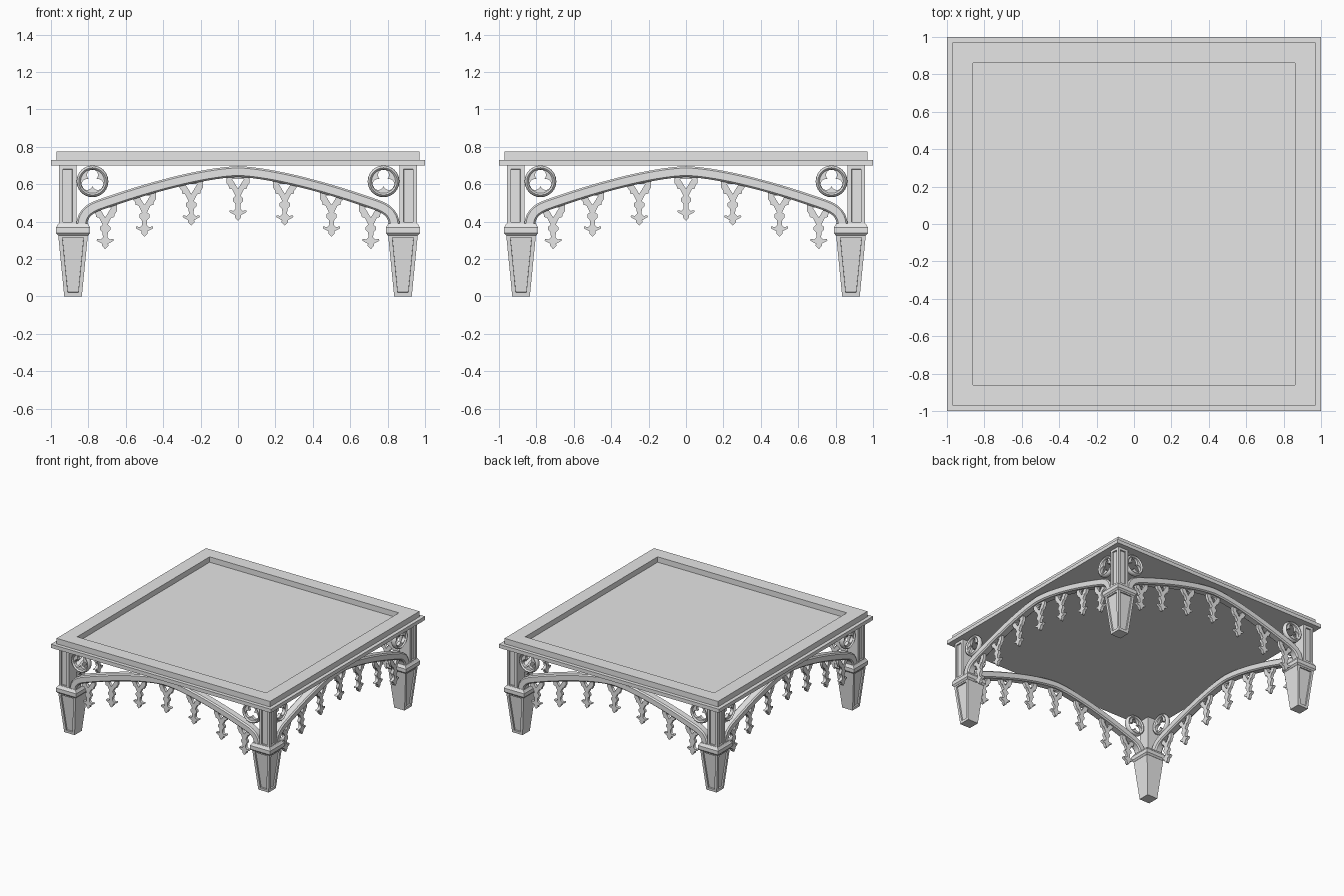
import bpy, bmesh, math
from mathutils import Matrix, Vector
from mathutils.geometry import interpolate_bezier

if "Cube" in bpy.data.objects:
    bpy.data.objects.remove(bpy.data.objects["Cube"])

mat = bpy.data.materials.new("stone_grey")
mat.diffuse_color = (0.79, 0.79, 0.79, 1)
mat.use_nodes = True
mat.node_tree.nodes["Principled BSDF"].inputs["Base Color"].default_value = mat.diffuse_color
SIDE_Y = -0.922          # plane of the arches, lace and rings
LEG = -0.882             # leg centre on both axes


def add_object(name, mesh, smooth=None):
    if not mesh.materials:
        mesh.materials.append(mat)
    ob = bpy.data.objects.new(name, mesh)
    bpy.context.collection.objects.link(ob)
    if smooth:
        mesh.shade_smooth()
        mesh.set_sharp_from_angle(angle=math.radians(smooth))
    return ob


def four(name, mesh, smooth=None):
    """Repeat a part around the four sides or corners."""
    for k, side in enumerate(("front", "right", "back", "left")):
        ob = add_object(f"{side}_{name}", mesh, smooth)
        ob.matrix_world = Matrix.Rotation(k * math.pi / 2, 4, 'Z')


def frustum(bm, cx, cy, rings):
    """Square tower through (half width, z) rings; returns the side faces."""
    loops = [[bm.verts.new((cx + sx * h, cy + sy * h, z))
              for sx, sy in ((-1, -1), (1, -1), (1, 1), (-1, 1))] for h, z in rings]
    sides = []
    for a, b in zip(loops, loops[1:]):
        for i in range(4):
            j = (i + 1) % 4
            sides.append(bm.faces.new((a[i], a[j], b[j], b[i])))
    bm.faces.new(loops[0][::-1])
    top = bm.faces.new(loops[-1])
    bm.normal_update()
    return sides, top


def sink(bm, faces, border, depth):
    """Flat border, then a straight-walled sunken panel."""
    bmesh.ops.inset_individual(bm, faces=faces, thickness=border, use_even_offset=True)
    bmesh.ops.inset_individual(bm, faces=faces, thickness=0.0005, depth=-depth,
                               use_even_offset=True)


def to_mesh(bm, name):
    me = bpy.data.meshes.new(name)
    bm.normal_update()
    bm.to_mesh(me)
    bm.free()
    return me


def flat_panel(name, outlines, half_depth, x, z):
    """Cut-out plate standing in the side plane, with holes from inner outlines."""
    cu = bpy.data.curves.new(name, 'CURVE')
    cu.dimensions, cu.fill_mode, cu.extrude = '2D', 'BOTH', half_depth
    for pts in outlines:
        sp = cu.splines.new('POLY')
        sp.points.add(len(pts) - 1)
        for p, (u, v) in zip(sp.points, pts):
            p.co = (u, v, 0, 1)
        sp.use_cyclic_u = True
    tmp = bpy.data.objects.new(name, cu)
    bpy.context.collection.objects.link(tmp)
    me = bpy.data.meshes.new_from_object(
        tmp.evaluated_get(bpy.context.evaluated_depsgraph_get()))
    bpy.data.objects.remove(tmp)
    me.transform(Matrix.Translation((x, SIDE_Y, z)) @ Matrix.Rotation(math.pi / 2, 4, 'X'))
    me.materials.clear()
    return me


# Table top: thin lower lip and a raised frame with a sunken panel
bm = bmesh.new()
frustum(bm, 0, 0, [(1.0, 0.70), (1.0, 0.73)])
add_object("top_lip", to_mesh(bm, "top_lip"))
bm = bmesh.new()
_, top = frustum(bm, 0, 0, [(0.97, 0.705), (0.97, 0.775)])
sink(bm, [top], 0.11, 0.044)
add_object("top_frame", to_mesh(bm, "top_frame"))

# Legs and posts: panels sunk in the two outward faces only
for name, c, rings, border in (
        ("leg", LEG, [(0.047, 0), (0.080, 0.335)], 0.021),
        ("post", -0.911, [(0.047, 0.375), (0.047, 0.702)], 0.022)):
    bm = bmesh.new()
    sides, _ = frustum(bm, c, c, rings)
    outer = [f for f in sides if min(f.normal.x, f.normal.y) < -0.5]
    sink(bm, outer, border, 0.012)
    four(name, to_mesh(bm, name))

# Collar between leg and post
bm = bmesh.new()
frustum(bm, LEG, LEG, [(0.080, 0.325), (0.092, 0.338), (0.092, 0.368), (0.086, 0.376),
                       (0.078, 0.390)])
four("leg_collar", to_mesh(bm, "leg_collar"))

# Arch: round-edged section swept along a flattened four-centred curve
P = lambda x, z: Vector((x, 0, z))
half = interpolate_bezier(P(0.836, 0.375), P(0.836, 0.455), P(0.775, 0.478), P(0.72, 0.496), 9)[:-1]
half += interpolate_bezier(P(0.72, 0.496), P(0.5, 0.573), P(0.2, 0.66), P(0, 0.667), 17)
path = half + [P(-p.x, p.z) for p in reversed(half[:-1])]
section = [(-0.029, -0.024), (-0.020, -0.034), (0.020, -0.034), (0.029, -0.024),
           (0.029, 0.024), (0.020, 0.034), (-0.020, 0.034), (-0.029, 0.024)]
bm = bmesh.new()
loops = []
for i, p in enumerate(path):
    t = (path[min(i + 1, len(path) - 1)] - path[max(i - 1, 0)]).normalized()
    n = Vector((t.z, 0, -t.x))
    loops.append([bm.verts.new(p + n * a + Vector((0, SIDE_Y + b, 0))) for a, b in section])
for a, b in zip(loops, loops[1:]):
    for i in range(8):
        j = (i + 1) % 8
        bm.faces.new((a[i], a[j], b[j], b[i]))
bm.faces.new(loops[0])
bm.faces.new(loops[-1])
bmesh.ops.recalc_face_normals(bm, faces=bm.faces[:])
four("arch", to_mesh(bm, "arch"), 30)

# Hanging pendants: pierced shield, bud and fleur tip
edge = [(0.062, 0.014), (0.062, -0.030), (0.050, -0.046), (0.048, -0.060), (0.032, -0.064),
        (0.020, -0.088), (0.014, -0.100), (0.027, -0.112), (0.028, -0.128), (0.015, -0.140),
        (0.012, -0.168), (0.024, -0.180), (0.044, -0.176), (0.046, -0.186), (0.028, -0.196),
        (0.016, -0.202), (0.017, -0.214)]
outline = edge + [(0, -0.232)] + [(-x, z) for x, z in reversed(edge)]
hole = [(-0.032, -0.010), (0.032, -0.010), (0.0, -0.062)]
for i, (x, z) in enumerate(((0, 0.637), (0.25, 0.610), (0.5, 0.550), (0.71, 0.484))):
    for s in ((1,) if x == 0 else (1, -1)):
        nm = f"pendant_{i}{'a' if s > 0 else 'b'}"
        four(nm, flat_panel(nm, [outline, hole], 0.012, s * x, z))

# Spandrel roundels: trefoil tracery inside a moulded ring
def trefoil(a):
    """Distance from the centre to the edge of three overlapping circles."""
    phi = (a - math.pi / 2 + math.pi / 3) % (2 * math.pi / 3) - math.pi / 3
    return 0.033 * math.cos(phi) + math.sqrt(0.0295 ** 2 - (0.033 * math.sin(phi)) ** 2 + 1e-9)

ang = [i * math.tau / 48 for i in range(48)]
disc = [(0.073 * math.cos(a), 0.073 * math.sin(a)) for a in ang]
leaf = [(trefoil(a) * math.cos(a), trefoil(a) * math.sin(a)) for a in ang]
for s, nm in ((-1, "left_end"), (1, "right_end")):
    four(f"tracery_{nm}", flat_panel(f"tracery_{nm}", [disc, leaf], 0.012, s * 0.778, 0.615))
    bm = bmesh.new()
    rings = [[bm.verts.new((s * 0.778 + (0.073 + 0.012 * math.cos(b)) * math.cos(a),
                            SIDE_Y + 0.022 * math.sin(b),
                            0.615 + (0.073 + 0.012 * math.cos(b)) * math.sin(a)))
              for b in [j * math.tau / 8 for j in range(8)]] for a in ang[::2]]
    for i in range(24):
        for j in range(8):
            a, b, k = rings[i], rings[(i + 1) % 24], (j + 1) % 8
            bm.faces.new((a[j], a[k], b[k], b[j]))
    bmesh.ops.recalc_face_normals(bm, faces=bm.faces[:])
    four(f"ring_{nm}", to_mesh(bm, f"ring_{nm}"), 50)
